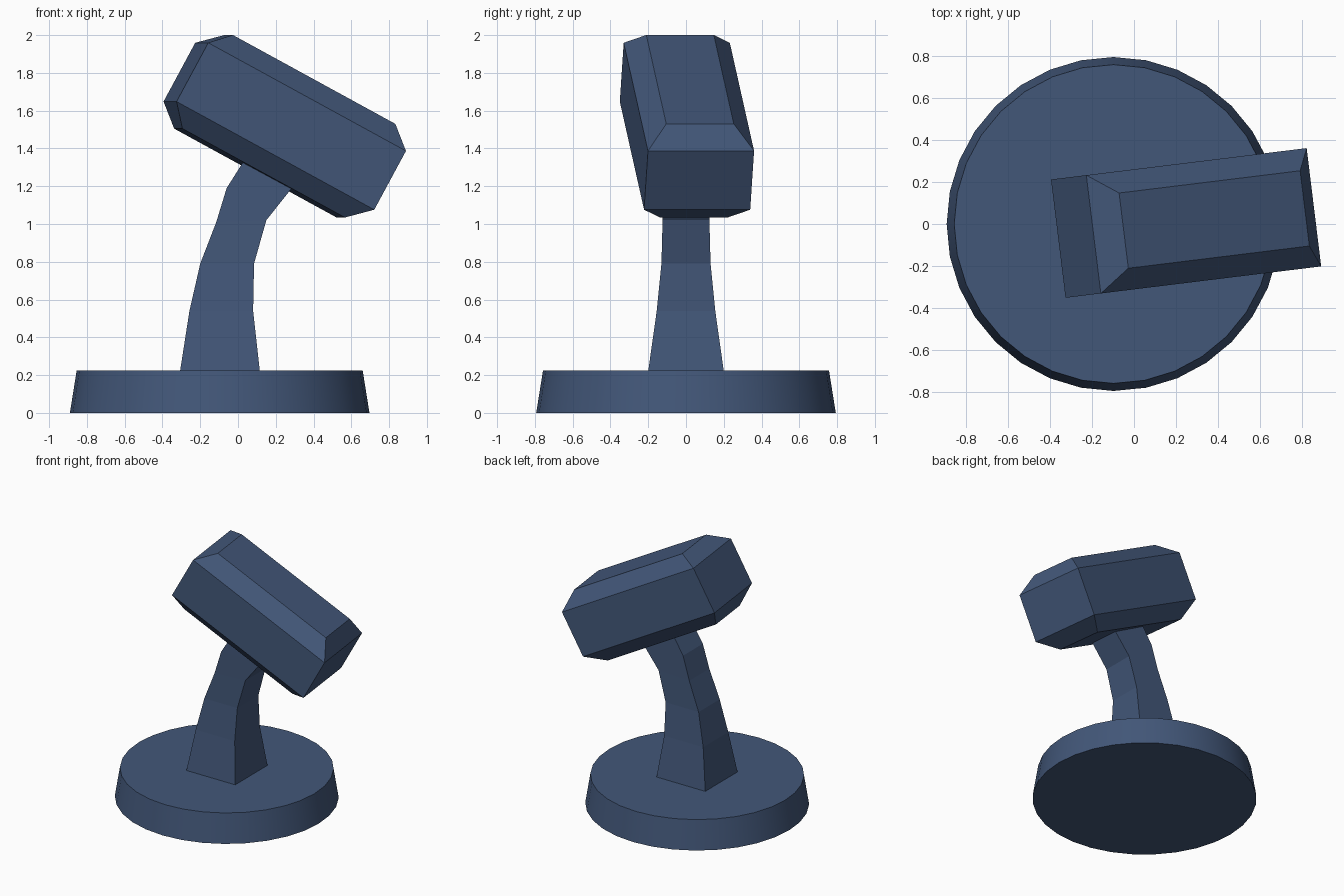
import bpy, bmesh, math
from mathutils import Matrix, Vector

if "Cube" in bpy.data.objects:
    bpy.data.objects.remove(bpy.data.objects["Cube"])

blue = bpy.data.materials.new("slate_blue")
blue.diffuse_color = (0.055, 0.095, 0.19, 1)
blue.use_nodes = True
blue.node_tree.nodes["Principled BSDF"].inputs["Base Color"].default_value = blue.diffuse_color


def make_object(name, bm):
    bmesh.ops.recalc_face_normals(bm, faces=bm.faces)
    mesh = bpy.data.meshes.new(name)
    bm.to_mesh(mesh)
    bm.free()
    mesh.materials.append(blue)
    obj = bpy.data.objects.new(name, mesh)
    bpy.context.collection.objects.link(obj)
    return obj


def loft(name, rings):
    """Skin a stack of rings with equal point counts and cap both ends."""
    bm = bmesh.new()
    loops = [[bm.verts.new(p) for p in ring] for ring in rings]
    n = len(loops[0])
    for a, b in zip(loops, loops[1:]):
        for i in range(n):
            j = (i + 1) % n
            bm.faces.new((a[i], a[j], b[j], b[i]))
    bm.faces.new(loops[0])
    bm.faces.new(loops[-1])
    return make_object(name, bm)


def rect(hx, hy, z):
    return [(-hx, -hy, z), (hx, -hy, z), (hx, hy, z), (-hx, hy, z)]


# Round base: slightly tapered disc with smooth sides
bm = bmesh.new()
bmesh.ops.create_cone(bm, cap_ends=True, segments=32, radius1=0.793, radius2=0.757,
                      depth=0.225, matrix=Matrix.Translation((-0.097, 0, 0.1125)))
base = make_object("base", bm)
for poly in base.data.polygons:
    poly.use_smooth = abs(poly.normal.z) < 0.9

# Curved neck: (left x, left z, right x, right z, half depth) per ring
neck_profile = [
    (-0.31, 0.20, 0.118, 0.20, 0.203),
    (-0.257, 0.54, 0.08, 0.54, 0.155),
    (-0.20, 0.79, 0.085, 0.79, 0.13),
    (-0.115, 1.01, 0.15, 1.02, 0.124),
    (-0.06, 1.19, 0.285, 1.19, 0.122),
    (0.06, 1.38, 0.36, 1.30, 0.12),
]
loft("neck", [[(xl, -d, zl), (xr, -d, zr), (xr, d, zr), (xl, d, zl)]
              for xl, zl, xr, zr, d in neck_profile])

# Head: box with chamfered top and bottom, tilted down and turned slightly
head = loft("head", [rect(0.493, 0.18, -0.282), rect(0.60, 0.283, -0.177),
                     rect(0.60, 0.283, 0.177), rect(0.493, 0.18, 0.282)])
head.data.transform(Matrix.Translation(Vector((0.2475, 0.005, 1.5175)))
                    @ Matrix.Rotation(math.radians(7), 4, 'Z')
                    @ Matrix.Rotation(math.radians(28.5), 4, 'Y'))
